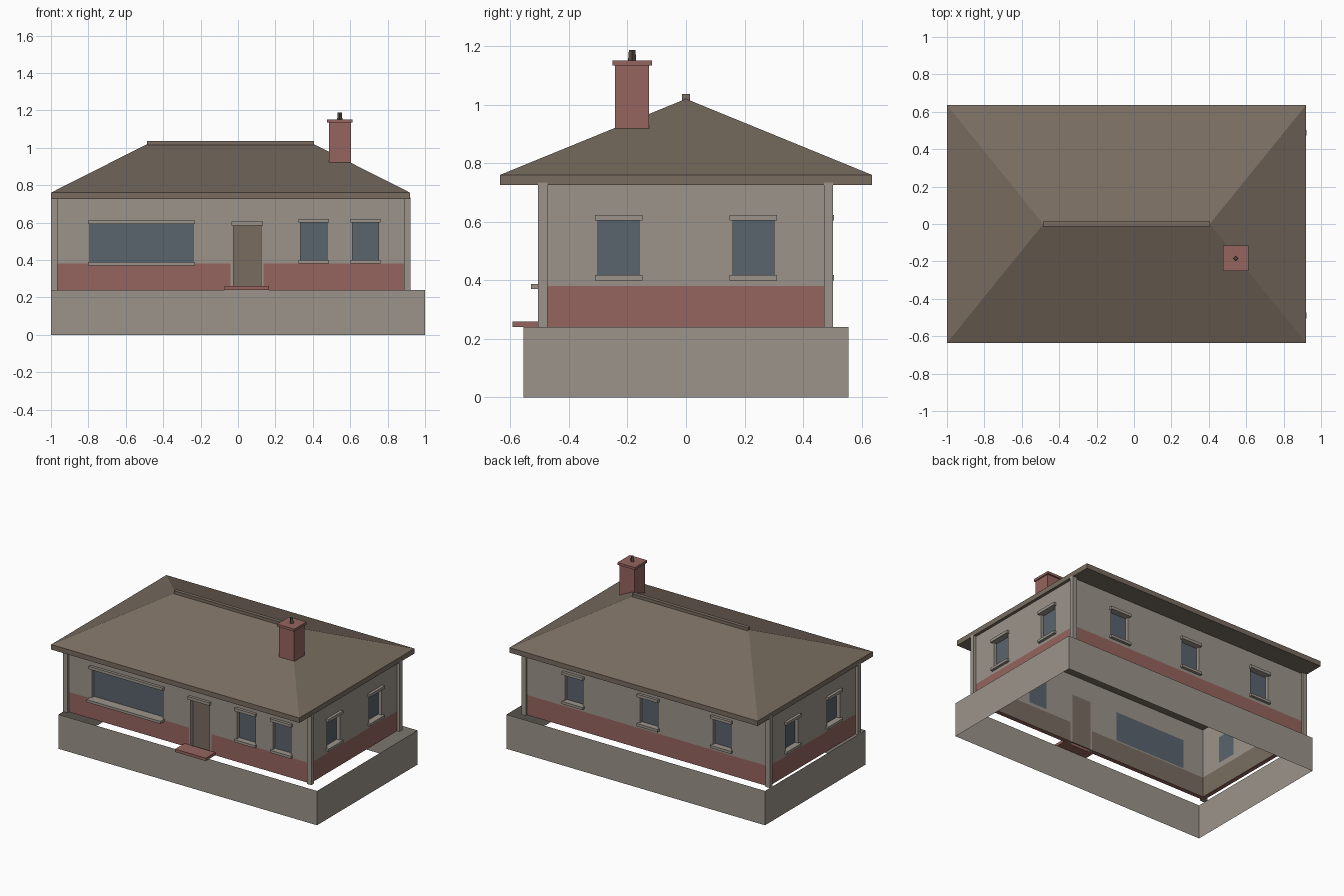
import bpy, bmesh
from mathutils import Matrix, Vector

cube = bpy.data.objects.get("Cube")
if cube:
    bpy.data.objects.remove(cube, do_unlink=True)


def material(name, r, g, b):
    m = bpy.data.materials.new(name)
    m.use_nodes = True
    m.diffuse_color = (r, g, b, 1)
    node = next(n for n in m.node_tree.nodes if n.type == 'BSDF_PRINCIPLED')
    node.inputs["Base Color"].default_value = (r, g, b, 1)
    node.inputs["Roughness"].default_value = 0.8
    return m


STONE = material("warm grey stone", 0.33, 0.295, 0.255)
BRICK = material("red brick", 0.30, 0.128, 0.113)
GLASS = material("blue grey glass", 0.10, 0.125, 0.153)
ROOF = material("brown tile", 0.19, 0.152, 0.118)
POT = material("dark brown clay", 0.10, 0.075, 0.06)


def finish(name, bm, *mats):
    mesh = bpy.data.meshes.new(name)
    bm.to_mesh(mesh)
    bm.free()
    for m in mats:
        mesh.materials.append(m)
    ob = bpy.data.objects.new(name, mesh)
    bpy.context.scene.collection.objects.link(ob)
    return ob


def box(name, a, b, c, mat, frame=Matrix.Identity(3)):
    """Box spanning the ranges a, b, c along the axes of a frame."""
    bm = bmesh.new()
    bmesh.ops.create_cube(bm, size=1)
    for v in bm.verts:
        v.co = frame @ Vector([r[0] if k < 0 else r[1] for r, k in zip((a, b, c), v.co)])
    bmesh.ops.recalc_face_normals(bm, faces=bm.faces)
    return finish(name, bm, mat)


# House dimensions
LEFT, RIGHT, HALF = -0.98, 0.90, 0.487
BASE, BAND, EAVE = 0.24, 0.38, 0.73
DEPTH = 0.03


def wall(name, direction, dist, span, openings, surround=None):
    """Wall panel with recessed openings: (kind, u0, u1, z0, z1, sill depth)."""
    u = Vector(direction)
    n = u.cross(Vector((0, 0, 1)))
    frame = Matrix((u, n, (0, 0, 1))).transposed()
    us = sorted({*span, *(surround or ()), *(x for o in openings for x in o[1:3])})
    zs = sorted({BASE, BAND, EAVE, *(z for o in openings for z in o[3:5])})
    bm = bmesh.new()
    for u0, u1 in zip(us, us[1:]):
        for z0, z1 in zip(zs, zs[1:]):
            cu, cz = (u0 + u1) / 2, (z0 + z1) / 2
            if any(o[1] < cu < o[2] and o[3] < cz < o[4] for o in openings):
                continue
            corners = ((u0, z0), (u1, z0), (u1, z1), (u0, z1))
            f = bm.faces.new([bm.verts.new(frame @ Vector((p, dist, q))) for p, q in corners])
            plain = surround and surround[0] < cu < surround[1]
            f.material_index = 0 if cz < BAND and not plain else 2
    bmesh.ops.remove_doubles(bm, verts=bm.verts, dist=1e-5)
    # brick band is lined in brown on the inside
    ob = finish(name, bm, BRICK, ROOF, STONE, STONE)
    sol = ob.modifiers.new("thickness", 'SOLIDIFY')
    sol.thickness, sol.offset, sol.material_offset = DEPTH, -1, 1

    for i, (kind, u0, u1, z0, z1, sill) in enumerate(openings, 1):
        part = f"{name}_{kind}_{i}"
        back = (dist - DEPTH, dist - DEPTH + 0.006)
        box(part, (u0, u1), back, (z0, z1), ROOF if kind == "door" else GLASS, frame)
        ledge = (u0 - 0.011, u1 + 0.011)
        box(part + "_lintel", ledge, (dist - 0.01, dist + 0.019), (z1, z1 + 0.02), STONE, frame)
        if kind == "window":
            box(part + "_sill", ledge, (dist - 0.01, dist + sill), (z0 - 0.018, z0), STONE, frame)


def windows(centres, z0, z1):
    return [("window", c - 0.07, c + 0.07, z0, z1, 0.019) for c in centres]


# Walls with windows and door
front = [("window", -0.79, -0.24, 0.388, 0.592, 0.043),
         ("door", -0.025, 0.122, BASE, 0.585, 0)]
front += windows((0.405, 0.682), 0.4, 0.6)
wall("front_wall", (1, 0, 0), HALF, (LEFT, RIGHT), front, (-0.04, 0.137))
wall("back_wall", (-1, 0, 0), HALF, (-RIGHT, -LEFT), windows((-0.527, 0.054, 0.62), 0.418, 0.604))
wall("left_wall", (0, 1, 0), RIGHT, (-HALF, HALF), windows((-0.23, 0.23), 0.418, 0.604))
wall("right_wall", (0, -1, 0), -LEFT, (-HALF, HALF), windows((-0.23, 0.23), 0.418, 0.604))

# Corner posts
for side, xs in (("right", (-1.0, -0.966)), ("left", (0.888, 0.921))):
    for end, ys in (("front", (-0.505, -0.473)), ("back", (0.472, 0.502))):
        box(f"{end}_{side}_corner_post", xs, ys, (BASE, 0.735), STONE)

# Foundation: an open ring of four upright faces
bm = bmesh.new()
bmesh.ops.create_cube(bm, size=1)
for v in bm.verts:
    v.co = (v.co.x * 2, v.co.y * 1.11, (v.co.z + 0.5) * BASE)
bmesh.ops.delete(bm, geom=[f for f in bm.faces if abs(f.normal.z) > 0.5], context='FACES_ONLY')
finish("foundation", bm, STONE)

# Door step
box("door_step", (-0.073, 0.165), (-0.592, -HALF), (BASE, 0.26), BRICK)

# Hip roof: eave slab whose top face is drawn up to the ridge
bm = bmesh.new()
rings = []
for z in (0.725, 0.76):
    rings.append([bm.verts.new((x, y, z)) for x, y in
                  ((-1, -0.636), (0.92, -0.636), (0.92, 0.636), (-1, 0.636))])
low, top = rings
bm.faces.new(low[::-1])
for i in range(4):
    j = (i + 1) % 4
    bm.faces.new((low[i], low[j], top[j], top[i]))
r0, r1 = (bm.verts.new((x, 0, 1.02)) for x in (-0.485, 0.405))
bm.faces.new((top[0], top[1], r1, r0))
bm.faces.new((top[1], top[2], r1))
bm.faces.new((top[2], top[3], r0, r1))
bm.faces.new((top[3], top[0], r0))
finish("hip_roof", bm, ROOF)
box("ridge_cap", (-0.487, 0.407), (-0.013, 0.013), (1.012, 1.036), ROOF)

# Chimney
box("chimney_stack", (0.486, 0.604), (-0.242, -0.126), (0.915, 1.134), BRICK)
box("chimney_cap", (0.476, 0.611), (-0.251, -0.116), (1.134, 1.151), BRICK)
bm = bmesh.new()
bmesh.ops.create_cone(bm, cap_ends=True, segments=4, radius1=0.014, radius2=0.011, depth=0.037,
                      matrix=Matrix.Translation((0.544, -0.184, 1.169)))
finish("chimney_pot", bm, POT)
